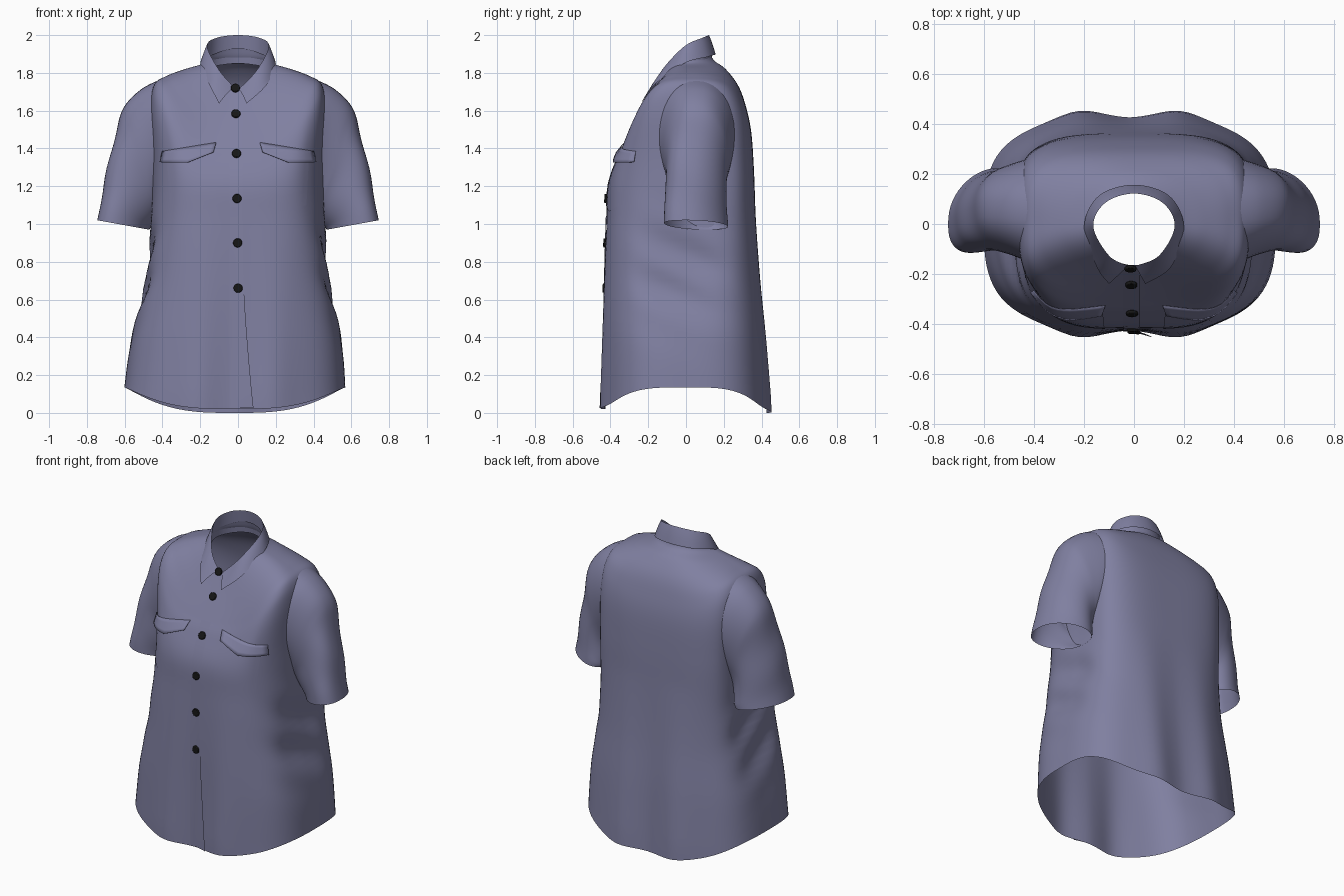
import bpy, bmesh, math
from mathutils import Vector
from mathutils.bvhtree import BVHTree

if "Cube" in bpy.data.objects:
    bpy.data.objects.remove(bpy.data.objects["Cube"])


def material(name, col):
    m = bpy.data.materials.new(name)
    m.diffuse_color = (*col, 1)
    m.use_nodes = True
    m.node_tree.nodes["Principled BSDF"].inputs["Base Color"].default_value = m.diffuse_color
    return m


CLOTH = material("slate_blue_cloth", (0.215, 0.215, 0.355))
BLACK = material("black_button", (0.008, 0.008, 0.008))


def spline(pts, n):
    """Catmull-Rom through tuples of any length, n steps per span."""
    out = []
    for i in range(len(pts) - 1):
        p0, p1, p2 = pts[max(i - 1, 0)], pts[i], pts[i + 1]
        p3 = pts[min(i + 2, len(pts) - 1)]
        for k in range(n):
            t = k / n
            out.append(tuple(0.5 * (2 * b + (c - a) * t + (2 * a - 5 * b + 4 * c - d) * t * t
                                    + (3 * b - a - 3 * c + d) * t ** 3)
                             for a, b, c, d in zip(p0, p1, p2, p3)))
    return out + [tuple(pts[-1])]


def loft(name, rows, closed=True, mat=CLOTH, thick=0):
    n = len(rows[0])
    verts = [v for r in rows for v in r]
    faces = [(i * n + j, i * n + (j + 1) % n, (i + 1) * n + (j + 1) % n, (i + 1) * n + j)
             for i in range(len(rows) - 1) for j in range(n if closed else n - 1)]
    me = bpy.data.meshes.new(name)
    me.from_pydata(verts, [], faces)
    bm = bmesh.new()
    bm.from_mesh(me)
    bmesh.ops.recalc_face_normals(bm, faces=bm.faces)
    bm.to_mesh(me)
    bm.free()
    ob = bpy.data.objects.new(name, me)
    bpy.context.collection.objects.link(ob)
    me.materials.append(mat)
    me.shade_smooth()
    if thick:
        s = ob.modifiers.new("thickness", "SOLIDIFY")
        s.thickness, s.offset = thick, 0
    return ob, BVHTree.FromPolygons([Vector(v) for v in verts], faces)


# Body: half width, side z, front y, front z, back y, back z, squareness
PROFILE = [(.165, 1.885, -.165, 1.715, .122, 1.93, 1),
           (.185, 1.85, -.185, 1.675, .145, 1.87, 1),
           (.28, 1.82, -.215, 1.62, .21, 1.82, .9),
           (.38, 1.783, -.255, 1.55, .275, 1.735, .72),
           (.445, 1.735, -.305, 1.46, .315, 1.63, .6),
           (.465, 1.60, -.352, 1.37, .345, 1.49, .55),
           (.455, 1.30, -.41, 1.21, .36, 1.28, .55),
           (.47, 1.0, -.42, 1.0, .37, 1.0, .6),
           (.51, .70, -.425, .70, .385, .70, .65),
           (.56, .40, -.425, .40, .405, .40, .65),
           (.585, .135, -.425, .02, .425, 0, .65)]


def body_point(row, a):
    hw, zs, yf, zf, yb, zb, e = row
    a -= .8 * math.sin(4 * a) / 4      # even spacing on the flat sides
    c, s = math.cos(a), math.sin(a)
    x = hw * math.copysign(abs(c) ** e, c)
    y = (yb if s > 0 else -yf) * math.copysign(abs(s) ** e, s)
    z = zs + ((zb if s > 0 else zf) - zs) * abs(s) ** 2.4
    low = min(1, max(0, (1.1 - z) / 1.0))
    # narrower chest and broader back around arm height
    arm = math.exp(-((z - 1.3) / .38) ** 2) * min(1, abs(s) * 1.6)
    x *= 1 + arm * (.07 if s > 0 else -.09) * min(1, hw / .45)
    # soft vertical drape on front and back
    y += math.copysign(.034 * low * abs(s) * math.exp(-((abs(x) - .2) / .12) ** 2), s)
    # pinched side seam with wrinkles
    side = math.exp(-((s + .05) / .4) ** 2) * math.exp(-((z - .74) / .26) ** 2)
    x -= math.copysign(side * (.035 + .014 * math.sin(24 * z + 11 * y)), c)
    x -= .018 * low ** 2
    return x, y, z


N = 128
body, tree = loft("shirt_body", [[body_point(r, 2 * math.pi * j / N) for j in range(N)]
                                 for r in spline(PROFILE, 7)])

# Sleeves: top x, top z, bottom x, bottom z, front y, back y
SLEEVE = [(.40, 1.77, .385, 1.22, -.17, .27),
          (.51, 1.715, .41, 1.14, -.135, .25),
          (.60, 1.62, .425, 1.08, -.115, .23),
          (.65, 1.48, .44, 1.04, -.105, .215),
          (.70, 1.25, .455, 1.0, -.105, .21),
          (.745, 1.02, .47, .97, -.105, .212)]


def sleeve_ring(r, side, n=48):
    tx, tz, bx, bz, yf, yb = r
    pts = []
    for j in range(n):
        a = 2 * math.pi * j / n
        k = .5 + .5 * math.cos(a)
        y = (yf + yb) / 2 + (yb - yf) / 2 * math.copysign(abs(math.sin(a)) ** .85, math.sin(a))
        y -= .11 * (k - .5) * min(1, max(0, (1.6 - tz) / .5))
        x, z = bx + (tx - bx) * k, bz + (tz - bz) * k
        x += .006 * math.sin(16 * z + 9 * y) * max(0, math.sin((tz - 1.02) * 4.3))
        pts.append((side * x, y, z))
    return pts


for side, label in ((-1, "left"), (1, "right")):
    loft(label + "_sleeve", [sleeve_ring(r, side) for r in spline(SLEEVE, 6)])


# Collar: curves run from the front opening to the back, then mirrored
def collar_curve(half, tip_l=None, tip_r=None):
    left = [(-x, y, z) for x, y, z in half]
    right = list(half)
    left[0], right[0] = tip_l or left[0], tip_r or right[0]
    return spline(left + right[-2::-1], 8)


def blend(a, b, n, bulge=0):
    rows = []
    for k in range(n + 1):
        t = k / n
        h = bulge * math.sin(math.pi * t)
        rows.append([tuple(p + (q - p) * t + w * h for p, q, w in zip(u, v, (0, 0, 1)))
                     for u, v in zip(a, b)])
    return rows


base = collar_curve([(.005, -.175, 1.675), (.11, -.137, 1.72), (.178, -.01, 1.81),
                     (.125, .1, 1.835), (0, .142, 1.85)])
fold = collar_curve([(.012, -.165, 1.735), (.10, -.127, 1.815), (.163, -.01, 1.94),
                     (.115, .085, 1.985), (0, .122, 2.0)], (-.022, -.168, 1.725), (.005, -.168, 1.715))
edge = collar_curve([(.08, -.235, 1.64), (.15, -.17, 1.735), (.2, -.01, 1.85),
                     (.14, .114, 1.885), (0, .157, 1.897)], (-.10, -.24, 1.638), (.045, -.24, 1.638))
loft("collar_stand", blend(base, fold, 4), closed=False)
loft("collar_leaf", blend(fold, edge, 5, .006), closed=False)


# Cloth panels laid on the front of the body
def on_front(x, z, lift):
    hit, normal, _, _ = tree.ray_cast(Vector((x, -2, z)), Vector((0, 1, 0)))
    if hit is None:
        return Vector((x, -.43, z)), Vector((0, -1, 0))
    if normal.y > 0:
        normal = -normal
    return hit + normal * lift, normal


def panel(name, top, bottom, x0, x1, lift, nx=12, nz=8, thick=0):
    """top(t) and bottom(t) give z along the width, lift(t, v) the gap to the body."""
    rows = []
    for i in range(nz + 1):
        v = i / nz
        row = []
        for j in range(nx + 1):
            t = j / nx
            z = top(t) + (bottom(t) - top(t)) * v
            x = x0(v) + (x1(v) - x0(v)) * t
            row.append(tuple(on_front(x, z, lift(t, v))[0]))
        rows.append(row)
    loft(name, rows, closed=False, thick=thick)


for side, label in ((-1, "left"), (1, "right")):
    panel(label + "_pocket", lambda t: 1.38, lambda t: 1.10 - .035 * (1 - abs(2 * t - 1)),
          lambda v: side * (.125 - .01 * v), lambda v: side * (.375 - .015 * v),
          lambda t, v: .003)
    panel(label + "_pocket_flap", lambda t: 1.43 - .045 * t,
          lambda t: 1.372 - .045 * t - .03 * (1 - abs(2 * t - 1)),
          lambda v: side * (.115 + .015 * v), lambda v: side * .398,
          lambda t, v: .004 + .016 * v, nz=4, thick=.002)

# Front placket whose free edge swings outward near the hem
panel("front_placket", lambda t: 1.66, lambda t: .026,
      lambda v: -.045, lambda v: .025 + .06 * max(0, (v - .5) * 2) ** 1.5,
      lambda t, v: .0015 + t * (.002 + .012 * v * v), nx=6, nz=40)

# Buttons
for i, z in enumerate((1.72, 1.58, 1.37, 1.135, .90, .66)):
    x = -.014 + .003 * i
    if i == 0:
        p, nrm = Vector((x, -.18, z)), Vector((0, -.9, .4)).normalized()
    else:
        p, nrm = on_front(x, z, .008)
    bpy.ops.mesh.primitive_cylinder_add(vertices=20, radius=.024, depth=.014, location=p,
                                        rotation=nrm.to_track_quat('Z', 'Y').to_euler())
    b = bpy.context.object
    b.name = "button_%d" % (i + 1)
    b.data.materials.append(BLACK)
    bev = b.modifiers.new("rounded_rim", "BEVEL")
    bev.width, bev.segments = .004, 2
    bpy.ops.object.shade_smooth_by_angle()
